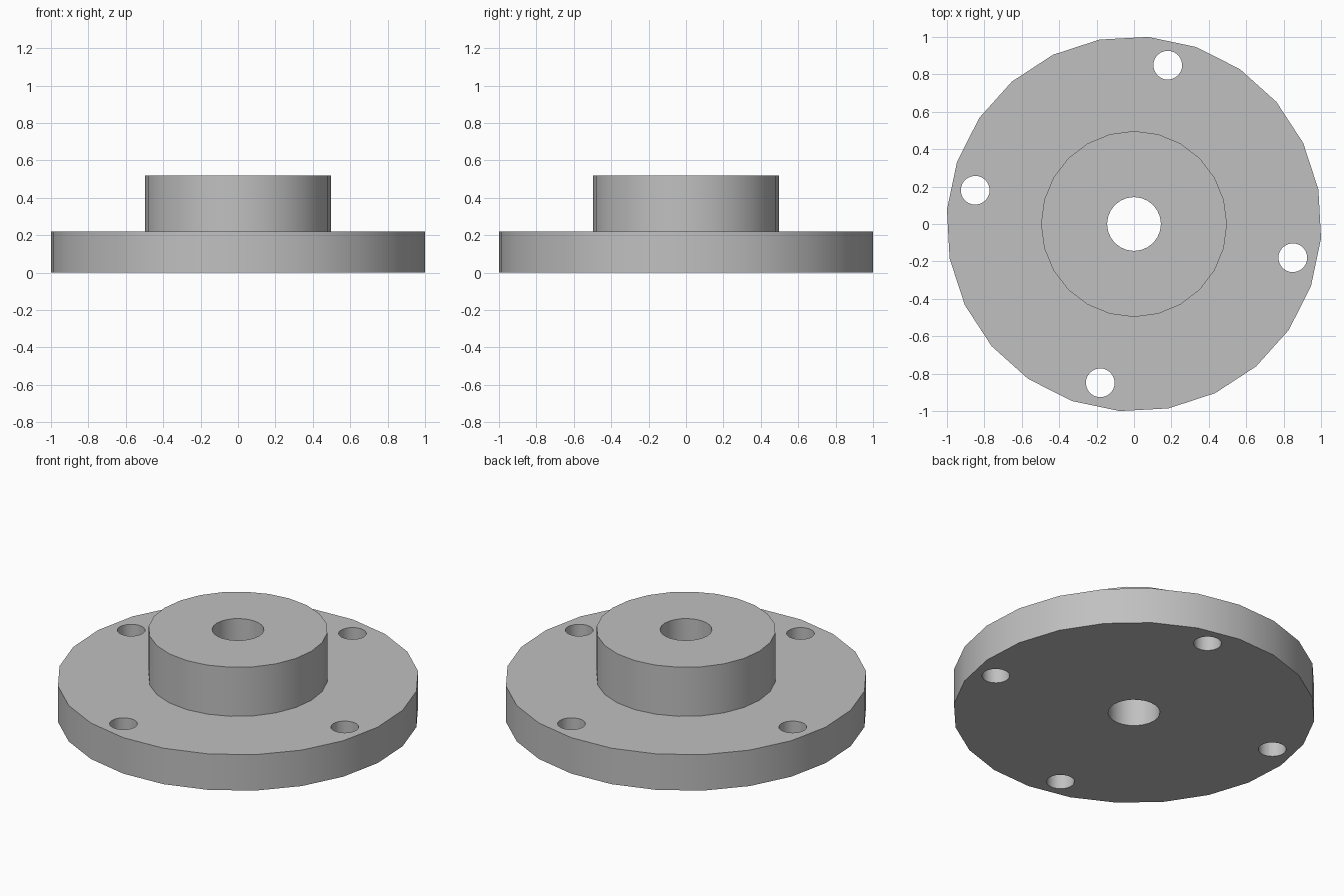
import bpy
from math import radians, cos, sin

cube = bpy.data.objects.get("Cube")
if cube:
    bpy.data.objects.remove(cube, do_unlink=True)

SIDES = 24
PLATE_TOP, HUB_TOP = 0.22, 0.52

grey = bpy.data.materials.new("machined grey")
grey.use_nodes = True
colour = (0.53, 0.53, 0.53, 1)
grey.diffuse_color = colour
grey.node_tree.nodes["Principled BSDF"].inputs["Base Color"].default_value = colour


def cylinder(name, radius, bottom, top, x=0, y=0, turn=0, sides=SIDES):
    """Upright cylinder with its first corner turned from +x by the given degrees."""
    bpy.ops.mesh.primitive_cylinder_add(
        vertices=sides, radius=radius, depth=top - bottom,
        location=(x, y, (bottom + top) / 2), rotation=(0, 0, radians(turn)))
    obj = bpy.context.object
    obj.name = name
    obj.data.materials.append(grey)
    return obj


def combine(target, other, operation):
    mod = target.modifiers.new(other.name, 'BOOLEAN')
    mod.operation = operation
    mod.solver = 'EXACT'
    mod.object = other
    bpy.context.view_layer.objects.active = target
    bpy.ops.object.modifier_apply(modifier=mod.name)
    bpy.data.objects.remove(other, do_unlink=True)


# Round base plate with the raised hub joined to it
flange = cylinder("flange", 1.003, 0, PLATE_TOP, turn=10.6)
combine(flange, cylinder("hub", 0.497, 0.1, HUB_TOP, turn=90), 'UNION')

# Central bore through hub and plate
combine(flange, cylinder("bore", 0.144, -0.1, HUB_TOP + 0.1), 'DIFFERENCE')

# Four bolt holes, a quarter turn apart
for i in range(4):
    a = radians(78 + 90 * i)
    hole = cylinder("bolt_hole", 0.077, -0.1, PLATE_TOP + 0.1,
                    0.868 * cos(a), 0.868 * sin(a), turn=78)
    combine(flange, hole, 'DIFFERENCE')

# Smooth round walls, crisp rims
bpy.ops.object.select_all(action='DESELECT')
flange.select_set(True)
bpy.context.view_layer.objects.active = flange
bpy.ops.object.shade_smooth_by_angle(angle=radians(30))
